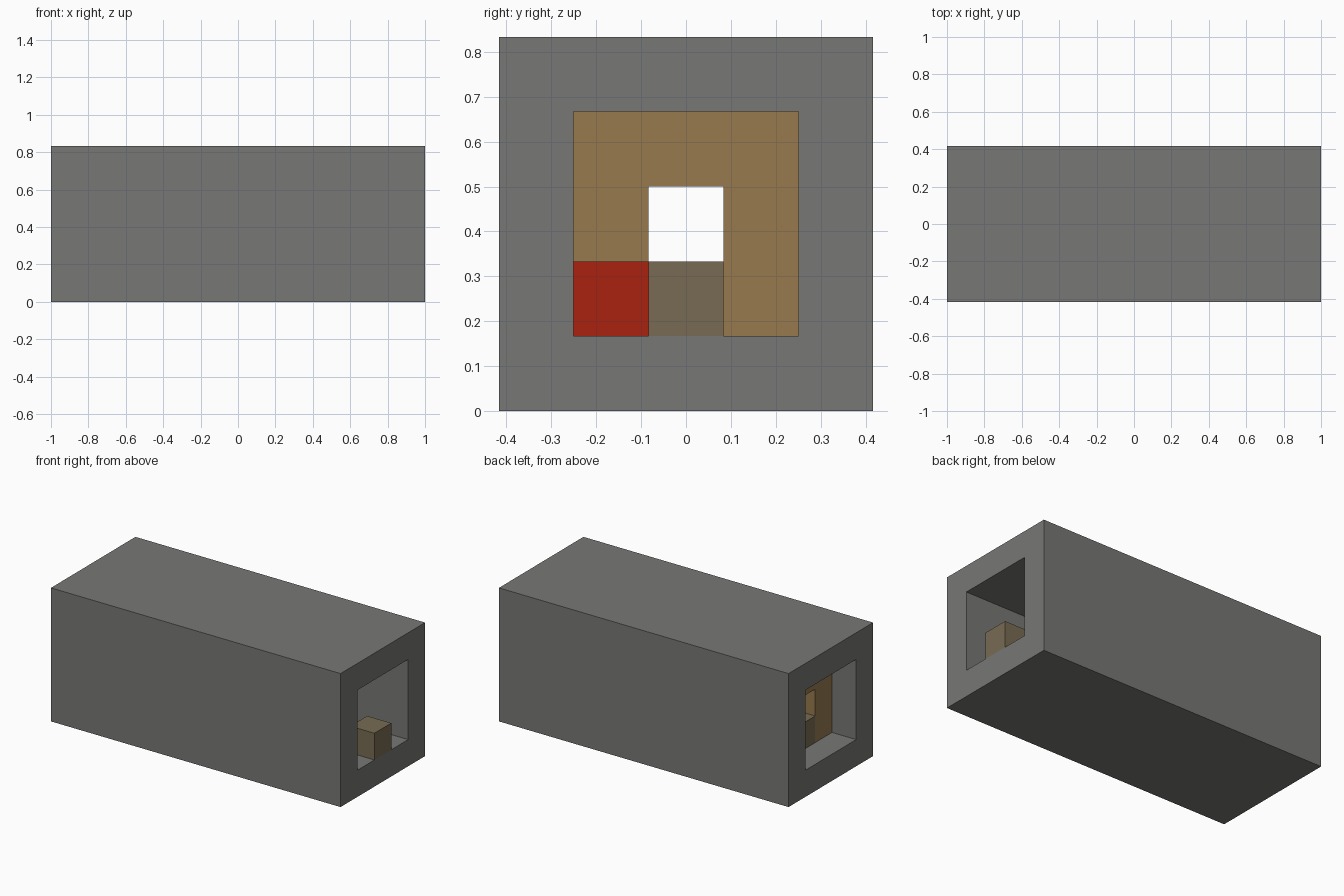
import bpy
import bmesh

cube = bpy.data.objects.get("Cube")
if cube:
    bpy.data.objects.remove(cube, do_unlink=True)

U = 1 / 6  # block size


def material(name, rgb):
    mat = bpy.data.materials.new(name)
    mat.use_nodes = True
    mat.diffuse_color = (*rgb, 1)
    bsdf = mat.node_tree.nodes["Principled BSDF"]
    bsdf.inputs["Base Color"].default_value = (*rgb, 1)
    bsdf.inputs["Roughness"].default_value = 0.9
    return mat


def finish(bm, name, mat):
    bmesh.ops.recalc_face_normals(bm, faces=bm.faces)
    mesh = bpy.data.meshes.new(name)
    bm.to_mesh(mesh)
    bm.free()
    mesh.materials.append(mat)
    obj = bpy.data.objects.new(name, mesh)
    bpy.context.collection.objects.link(obj)
    return obj


def prism(name, profile, x0, x1, mat):
    """Extrude a (y, z) profile in block units from x0 to x1."""
    bm = bmesh.new()
    face = bm.faces.new([bm.verts.new((x0 * U, y * U, z * U)) for y, z in profile])
    new = bmesh.ops.extrude_face_region(bm, geom=[face])["geom"]
    verts = [v for v in new if isinstance(v, bmesh.types.BMVert)]
    bmesh.ops.translate(bm, verts=verts, vec=((x1 - x0) * U, 0, 0))
    return finish(bm, name, mat)


def rect(y0, y1, z0, z1):
    return [(y0, z0), (y1, z0), (y1, z1), (y0, z1)]


def tube(name, outer, inner, x0, x1, mat):
    """Hollow rectangular tube with open ends."""
    bm = bmesh.new()

    def loop(profile, x):
        return [bm.verts.new((x * U, y * U, z * U)) for y, z in profile]

    rings = [loop(outer, x0), loop(outer, x1), loop(inner, x1), loop(inner, x0)]
    for a, b in zip(rings, rings[1:] + rings[:1]):
        for i in range(4):
            j = (i + 1) % 4
            bm.faces.new((a[i], a[j], b[j], b[i]))
    return finish(bm, name, mat)


stone = material("stone grey", (0.185, 0.185, 0.177))
wood = material("tan wood", (0.309, 0.195, 0.078))
earth = material("dull brown", (0.188, 0.147, 0.087))
red = material("red", (0.392, 0.016, 0.005))

# Stone tunnel
tube("tunnel", rect(-2.5, 2.5, 0, 5), rect(-1.5, 1.5, 1, 4), -6, 6, stone)

# Wooden arch that closes the tunnel around a doorway
arch = [(-1.5, 1), (-0.5, 1), (-0.5, 3), (0.5, 3),
        (0.5, 1), (1.5, 1), (1.5, 4), (-1.5, 4)]
prism("door_arch", arch, -5, -4, wood)

# Brown blocks: one in the doorway, one at the open end
for name, x in (("doorway_block", -5), ("entrance_block", 5)):
    prism(name, rect(-0.5, 0.5, 1, 2), x, x + 1, earth)

# Red block beside the doorway
prism("red_block", rect(-1.5, -0.5, 1, 2), -4, -3, red)
